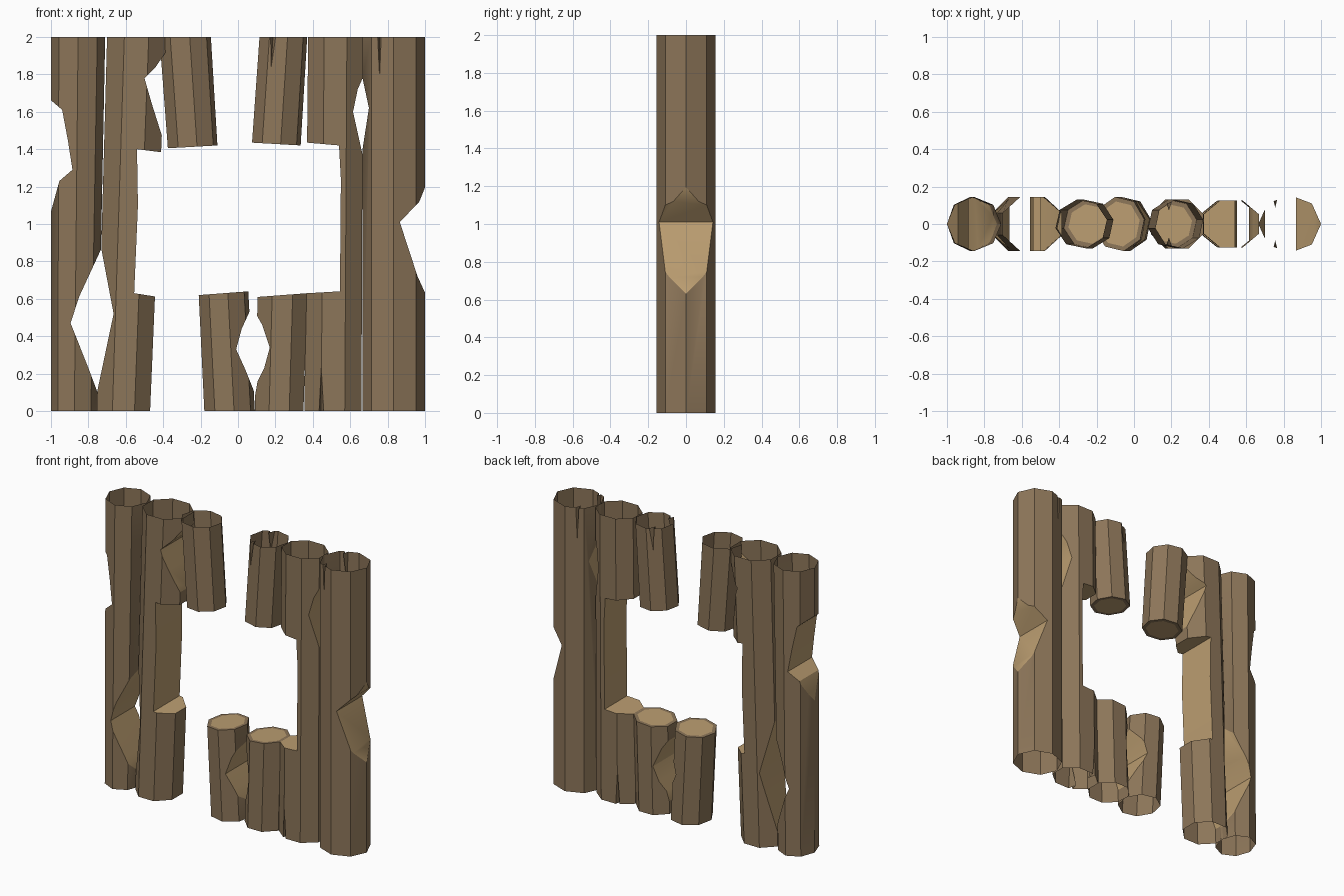
import bpy, bmesh, math

if "Cube" in bpy.data.objects:
    bpy.data.objects.remove(bpy.data.objects["Cube"])


def material(name, rgb):
    m = bpy.data.materials.new(name)
    m.diffuse_color = (*rgb, 1)
    m.use_nodes = True
    m.node_tree.nodes["Principled BSDF"].inputs["Base Color"].default_value = m.diffuse_color
    return m


MATS = [material("bark", (0.265, 0.18, 0.10)), material("cut_wood", (0.50, 0.34, 0.165))]


def make_object(name, bm):
    bmesh.ops.recalc_face_normals(bm, faces=bm.faces[:])
    me = bpy.data.meshes.new(name)
    bm.to_mesh(me)
    bm.free()
    for m in MATS:
        me.materials.append(m)
    ob = bpy.data.objects.new(name, me)
    bpy.context.collection.objects.link(ob)
    return ob


def prism(points):
    """Cutter with an x-z outline, running right through the wall in y."""
    bm = bmesh.new()
    a = [bm.verts.new((x, -0.4, z)) for x, z in points]
    b = [bm.verts.new((x, 0.4, z)) for x, z in points]
    n = len(points)
    bm.faces.new(a)
    bm.faces.new(b[::-1])
    for i in range(n):
        bm.faces.new((a[i], b[i], b[(i + 1) % n], a[(i + 1) % n]))
    for f in bm.faces:
        f.material_index = 1
    return make_object("cutter", bm)


def notch(side, points):
    """Axe notch: profile from the log edge inwards and back, closed outside."""
    out = points[0][0] + side * 0.3
    return prism(points + [(out, points[-1][1]), (out, points[0][1])])


def crack(x_tip, z_tip, x_end, z_end, half, depth):
    """Pair of tapering splits, one on the front and one on the back."""
    res = []
    for s in (-1, 1):
        bm = bmesh.new()
        for co in ((x_tip, s * 0.2, z_tip), (x_end, s * depth, z_end),
                   (x_end - half * 2, s * 0.24, z_end), (x_end + half * 2, s * 0.24, z_end)):
            bm.verts.new(co)
        bmesh.ops.convex_hull(bm, input=bm.verts[:])
        res.append(make_object("cutter", bm))
    return res


def log(name, bottom, top, ry, phase=0, z0=(0, 0), z1=(2, 2), cutters=()):
    """Eight-sided log; bottom/top are (left x, right x), z0/z1 end heights left/right."""
    ring = [(math.cos(math.radians(phase + 45 * i)), math.sin(math.radians(phase + 45 * i)))
            for i in range(8)]
    mx, my = max(abs(p[0]) for p in ring), max(abs(p[1]) for p in ring)
    bm = bmesh.new()
    rows = []
    for (l, r), (zl, zr) in ((bottom, z0), (top, z1)):
        rows.append([bm.verts.new(((l + r) / 2 + u / mx * (r - l) / 2, v / my * ry,
                                   zl + (zr - zl) * (u / mx + 1) / 2)) for u, v in ring])
    a, b = rows
    for i in range(8):
        bm.faces.new((a[i], a[(i + 1) % 8], b[(i + 1) % 8], b[i]))
    for f in (bm.faces.new(a[::-1]), bm.faces.new(b)):
        f.material_index = 1
    ob = make_object(name, bm)

    # carve notches and splits
    for c in cutters:
        c.hide_render = True
        m = ob.modifiers.new("carve", 'BOOLEAN')
        m.operation, m.solver, m.object = 'DIFFERENCE', 'EXACT', c
    dg = bpy.context.evaluated_depsgraph_get()
    dg.update()
    bm = bmesh.new()
    bm.from_mesh(ob.evaluated_get(dg).to_mesh())
    ob.modifiers.clear()
    for c in cutters:
        bpy.data.objects.remove(c)

    # outer ends are open
    ends = [f for f in bm.faces if all(v.co.z < 1e-4 for v in f.verts)
            or all(v.co.z > 2 - 1e-4 for v in f.verts)]
    bmesh.ops.delete(bm, geom=ends, context='FACES')
    bm.normal_update()
    # sawn stub ends keep a rim of bark
    if z0 != (0, 0) or z1 != (2, 2):
        caps = [f for f in bm.faces if f.material_index == 1 and abs(f.normal.z) > 0.95]
        if caps:
            rim = bmesh.ops.inset_region(bm, faces=caps, thickness=0.025)
            for f in rim["faces"]:
                f.material_index = 0
    bm.to_mesh(ob.data)
    bm.free()
    bpy.ops.object.select_all(action='DESELECT')
    ob.select_set(True)
    bpy.context.view_layer.objects.active = ob
    bpy.ops.object.shade_smooth_by_angle(angle=math.radians(32))
    return ob


# full-height logs on the left
log("left_outer_log", (-1, -0.75), (-1, -0.71), 0.145, cutters=[
    notch(-1, [(-1.01, 1.03), (-0.955, 1.23), (-0.885, 1.29), (-0.91, 1.45), (-0.94, 1.61), (-1.01, 1.67)]),
    notch(1, [(-0.725, 0.88), (-0.85, 0.61), (-0.895, 0.47), (-0.80, 0.23), (-0.74, 0.07)])])
log("left_window_log", (-0.755, -0.47), (-0.70, -0.385), 0.145, 22.5, cutters=[
    notch(-1, [(-0.735, 0.89), (-0.665, 0.52), (-0.76, 0.07)]),
    notch(1, [(-0.385, 1.92), (-0.44, 1.84), (-0.50, 1.78), (-0.46, 1.64), (-0.40, 1.45)]),
    prism([(-0.555, 0.63), (-0.535, 1.1), (-0.54, 1.40), (-0.3, 1.37), (-0.3, 0.59)])])

# full-height logs on the right
log("right_window_log", (0.355, 0.66), (0.375, 0.668), 0.125, 22.5, cutters=[
    notch(1, [(0.68, 1.81), (0.64, 1.72), (0.615, 1.6), (0.675, 1.33)]),
    prism([(0.545, 0.64), (0.55, 1.24), (0.54, 1.42), (0.2, 1.45), (0.2, 0.62)]),
    *crack(0.445, 0.52, 0.445, -0.05, 0.02, 0.05)])
log("right_outer_log", (0.665, 1), (0.665, 1), 0.155, cutters=[
    notch(1, [(1.01, 1.22), (0.97, 1.12), (0.865, 1.01), (0.96, 0.72), (1.01, 0.61)]),
    notch(-1, [(0.655, 1.33), (0.70, 1.62), (0.655, 1.83)]),
    *crack(0.76, 1.35, 0.755, 2.05, 0.02, 0.08)])

# short logs hanging above the window
log("upper_left_stub", (-0.375, -0.11), (-0.42, -0.145), 0.13, 10, z0=(1.405, 1.42))
log("upper_right_stub", (0.075, 0.335), (0.115, 0.37), 0.13, 10, z0=(1.435, 1.42),
    cutters=crack(0.155, 1.48, 0.19, 2.05, 0.03, 0.06))

# short logs standing below the window
log("lower_left_stub", (-0.18, 0.09), (-0.21, 0.055), 0.145, 10, z1=(0.62, 0.64), cutters=[
    notch(1, [(0.07, 0.55), (0.02, 0.44), (-0.01, 0.33), (0.04, 0.22), (0.10, 0.07)])])
log("lower_right_stub", (0.09, 0.35), (0.105, 0.37), 0.13, 22.5, z1=(0.61, 0.63), cutters=[
    notch(-1, [(0.09, 0.53), (0.13, 0.46), (0.17, 0.34), (0.14, 0.23), (0.105, 0.16), (0.085, 0.05)])])
